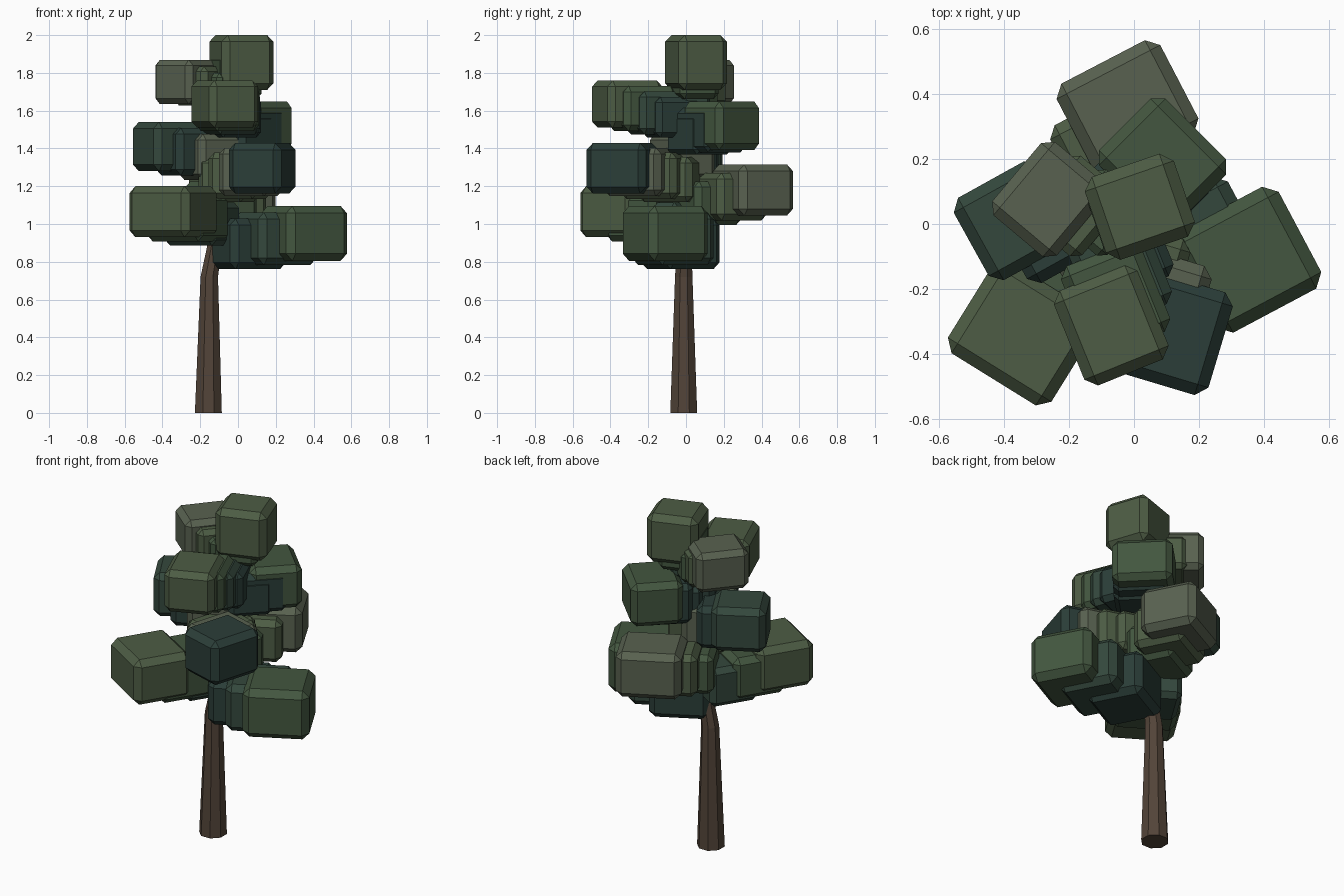
import bpy, bmesh, math
from mathutils import Vector

if "Cube" in bpy.data.objects:
    bpy.data.objects.remove(bpy.data.objects["Cube"])


def material(name, rgb):
    m = bpy.data.materials.new(name)
    m.diffuse_color = (*rgb, 1)
    m.use_nodes = True
    m.node_tree.nodes["Principled BSDF"].inputs["Base Color"].default_value = m.diffuse_color
    return m


BARK = material("bark", (0.085, 0.058, 0.040))
LEAF = {
    "green": material("leaf_green", (0.056, 0.094, 0.050)),
    "olive": material("leaf_olive", (0.074, 0.108, 0.058)),
    "grey": material("leaf_grey", (0.098, 0.120, 0.080)),
    "teal": material("leaf_teal", (0.024, 0.048, 0.040)),
    "mid": material("leaf_mid", (0.034, 0.064, 0.046)),
}


def add_object(name, bm, mat):
    bmesh.ops.recalc_face_normals(bm, faces=bm.faces)
    me = bpy.data.meshes.new(name)
    bm.to_mesh(me)
    bm.free()
    me.materials.append(mat)
    ob = bpy.data.objects.new(name, me)
    bpy.context.collection.objects.link(ob)
    return ob


# Trunk: octagonal tube along a bent path, rings of (x, y, z, radius)
def tube(name, rings, mat, sides=8):
    bm = bmesh.new()
    loops = []
    for x, y, z, r in rings:
        loops.append([bm.verts.new((x + r * math.cos((i + .5) * math.tau / sides),
                                    y + r * math.sin((i + .5) * math.tau / sides), z))
                      for i in range(sides)])
    for a, b in zip(loops, loops[1:]):
        for i in range(sides):
            j = (i + 1) % sides
            bm.faces.new((a[i], a[j], b[j], b[i]))
    bm.faces.new(loops[0])
    bm.faces.new(loops[-1])
    return add_object(name, bm, mat)


tube("trunk", [(-.157, -.012, 0, .077), (-.152, -.012, .72, .05), (-.125, -.01, .88, .042),
               (-.09, .01, 1.2, .035), (-.04, .02, 1.65, .02)], BARK)


# Leaf block: box with chamfered edges, turned about z
def leaf_block(name, centre, size, angle, mat):
    bm = bmesh.new()
    bmesh.ops.create_cube(bm, size=1)
    bmesh.ops.scale(bm, vec=size, verts=bm.verts)
    bmesh.ops.bevel(bm, geom=list(bm.edges), offset=.13 * min(size), segments=1,
                    affect='EDGES', profile=.5)
    ob = add_object(name, bm, mat)
    ob.location = centre
    ob.rotation_euler.z = math.radians(angle)


# Each leafy branch: name, inner centre, inner scale, tip centre, tip size, angle, colours inside to tip
branches = [
    ("right_low", (.045, -.03, .895), .92, (.35, -.11, .95), (.365, .355, .29), 28,
     ("teal", "mid", "green")),
    ("left_low", (-.19, -.09, 1.0), .85, (-.344, -.336, 1.065), (.375, .335, .27), -31.8,
     ("mid", "green", "olive")),
    ("back_low", (-.09, .11, 1.11), .86, (-.02, .355, 1.18), (.36, .325, .27), 27.5,
     ("green", "olive", "grey")),
    ("front_mid", (-.05, -.08, 1.235), .9, (.128, -.337, 1.295), (.29, .33, .265), -16.7,
     ("olive", "olive", "grey", "teal")),
    ("left_mid", (-.14, -.02, 1.355), .93, (-.37, .01, 1.41), (.3, .29, .26), 29,
     ("grey", "teal", "mid")),
    ("back_high", (.01, .07, 1.475), .85, (.088, .19, 1.52), (.29, .33, .255), 45,
     ("teal", "teal", "green")),
    ("front_high", (-.03, -.07, 1.565), .86, (-.07, -.311, 1.635), (.28, .315, .25), 22,
     ("teal", "mid", "green", "olive")),
    ("left_high", (-.10, .035, 1.71), .75, (-.262, .076, 1.752), (.295, .26, .235), 50,
     ("green", "olive", "grey")),
    ("crown", (-.04, .03, 1.70), .6, (.018, .053, 1.855), (.29, .27, .29), 19,
     ("mid", "green", "olive")),
]

for name, inner, scale, tip, size, angle, colours in branches:
    last = len(colours) - 1
    for i, c in enumerate(colours):
        f = i / last
        s = scale + (1 - scale) * f
        leaf_block(f"leaves_{name}_{i + 1}", Vector(inner).lerp(Vector(tip), f),
                   Vector(size) * s, angle, LEAF[c])
